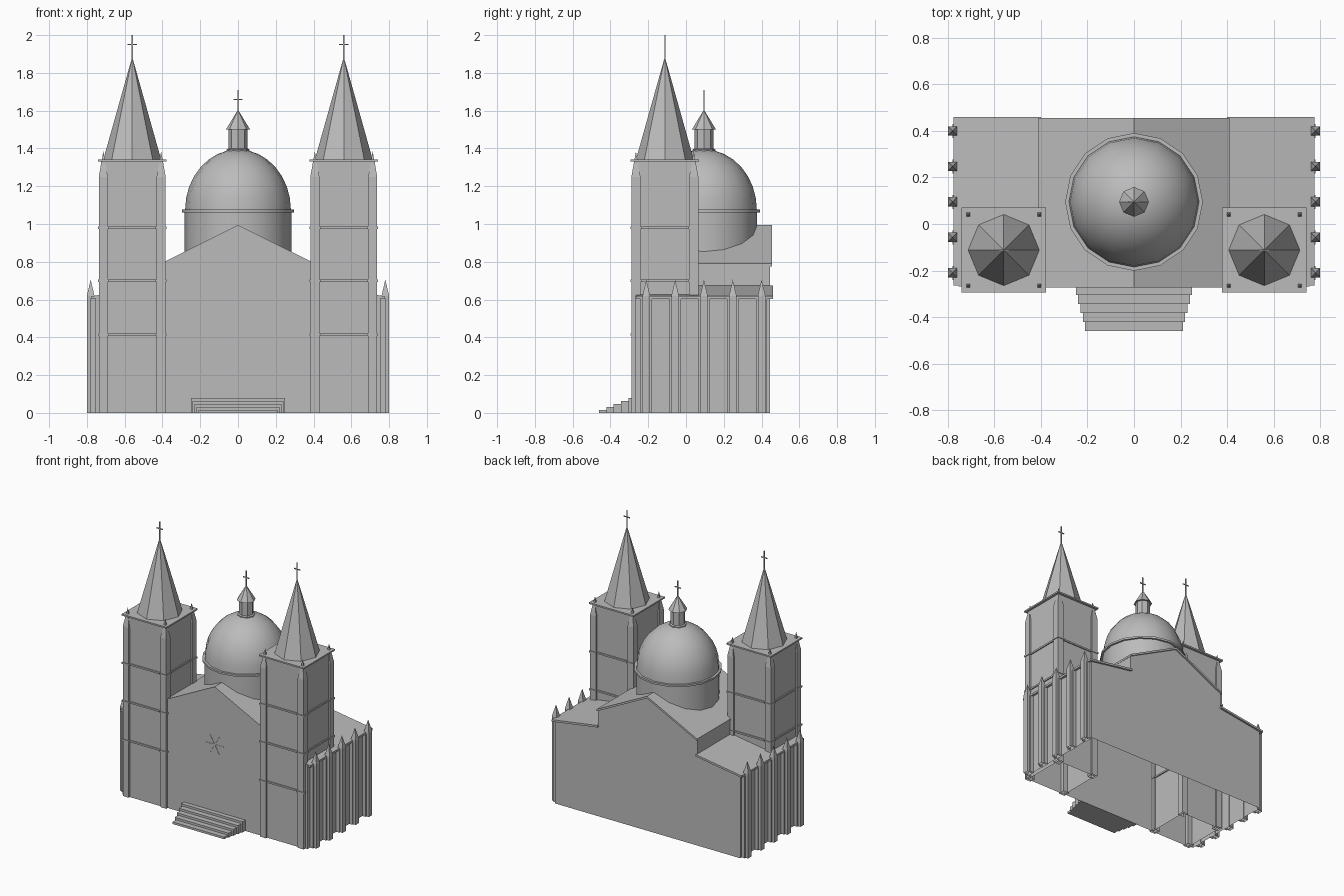
import bpy, bmesh, math
from mathutils import Matrix, Vector

if "Cube" in bpy.data.objects:
    bpy.data.objects.remove(bpy.data.objects["Cube"])

stone = bpy.data.materials.new("grey stone")
stone.use_nodes = True
GREY = (0.5, 0.5, 0.5, 1)
stone.diffuse_color = GREY
stone.node_tree.nodes["Principled BSDF"].inputs["Base Color"].default_value = GREY


def finish(name, bm, open_bottom=False):
    bmesh.ops.recalc_face_normals(bm, faces=bm.faces)
    if open_bottom:
        floor = [f for f in bm.faces if all(v.co.z < 0.001 for v in f.verts)]
        bmesh.ops.delete(bm, geom=floor, context='FACES_ONLY')
    mesh = bpy.data.meshes.new(name)
    bm.to_mesh(mesh)
    bm.free()
    mesh.materials.append(stone)
    ob = bpy.data.objects.new(name, mesh)
    bpy.context.collection.objects.link(ob)
    return ob


def add_box(bm, lo, hi):
    lo, hi = Vector(lo), Vector(hi)
    mat = Matrix.Translation((lo + hi) / 2) @ Matrix.Diagonal((*(hi - lo), 1))
    bmesh.ops.create_cube(bm, size=1, matrix=mat)


def add_slab(bm, x, y, half, z0, z1):
    add_box(bm, (x - half, y - half, z0), (x + half, y + half, z1))


def add_turned(bm, x, y, sides, profile, turn=0.0):
    """Stack of rings (radius, height); a zero radius closes to a point."""
    rings = []
    for r, z in profile:
        n = 1 if r == 0 else sides
        angles = [turn + math.tau * i / sides for i in range(n)]
        rings.append([bm.verts.new((x + r * math.cos(a), y + r * math.sin(a), z)) for a in angles])
    for a, b in zip(rings, rings[1:]):
        for i in range(sides):
            j = (i + 1) % sides
            if len(b) == 1:
                bm.faces.new((a[i], a[j], b[0]))
            else:
                bm.faces.new((a[i], a[j], b[j], b[i]))
    for ring in (rings[0], rings[-1]):
        if len(ring) > 1:
            bm.faces.new(ring)


def add_section(bm, points, y0, y1):
    """Extrude an x-z outline along y."""
    ends = [[bm.verts.new((x, y, z)) for x, z in points] for y in (y0, y1)]
    for end in ends:
        bm.faces.new(end)
    n = len(points)
    for i in range(n):
        j = (i + 1) % n
        bm.faces.new((ends[0][i], ends[0][j], ends[1][j], ends[1][i]))


def pinnacle(bm, x, y, half, z0, z1, tip):
    r = half * math.sqrt(2)
    add_turned(bm, x, y, 4, [(r, z0), (r, z1), (0, tip)], math.pi / 4)


def cross(name, x, y, z0, z1, arm_z):
    bm = bmesh.new()
    t = 0.003
    add_box(bm, (x - t, y - t, z0), (x + t, y + t, z1))
    add_box(bm, (x - 0.025, y - t, arm_z - t), (x + 0.025, y + t, arm_z + t))
    finish(name, bm)


# Main hall: low aisles with a gabled nave between them
half_section = [(0.755, 0), (0.755, 0.615), (0.405, 0.665), (0.405, 0.785)]
section = half_section + [(0, 0.985)] + [(-x, z) for x, z in reversed(half_section)]
bm = bmesh.new()
add_section(bm, section, -0.268, 0.446)
finish("hall_walls", bm, open_bottom=True)

# Facade gable between the towers
bm = bmesh.new()
add_section(bm, [(0.39, 0), (0.39, 0.797), (0, 0.995), (-0.39, 0.797), (-0.39, 0)], -0.272, -0.262)
finish("front_gable", bm, open_bottom=True)

# Roof sheets
bm = bmesh.new()
add_section(bm, [(0.41, 0.775), (0.41, 0.79), (0, 0.995), (-0.41, 0.79), (-0.41, 0.775), (0, 0.98)],
            -0.272, 0.456)
finish("nave_roof", bm)
for side, label in ((1, "left"), (-1, "right")):
    bm = bmesh.new()
    sheet = [(0.4, 0.66), (0.4, 0.675), (0.775, 0.618), (0.775, 0.603)]
    add_section(bm, [(side * x, z) for x, z in sheet], -0.265, 0.46)
    finish(label + "_aisle_roof", bm)

    # Buttresses with pointed caps along the aisle wall
    bm = bmesh.new()
    for i in range(5):
        y = -0.21 + i * 0.1525
        pinnacle(bm, side * 0.78, y, 0.02, 0, 0.62, 0.705)
        add_box(bm, (side * 0.765 - 0.015, y - 0.03, 0), (side * 0.765 + 0.015, y + 0.03, 0.605))
    finish(label + "_buttresses", bm, open_bottom=True)

    # Tower shaft, corner piers, string courses and top plate
    cx, cy = side * 0.56, -0.112
    bm = bmesh.new()
    add_slab(bm, cx, cy, 0.164, 0, 1.335)
    finish(label + "_tower_shaft", bm, open_bottom=True)
    bm = bmesh.new()
    for dx in (-1, 1):
        for dy in (-1, 1):
            pinnacle(bm, cx + dx * 0.153, cy + dy * 0.153, 0.024, 0, 1.25, 1.385)
    finish(label + "_tower_piers", bm, open_bottom=True)
    bm = bmesh.new()
    for z in (0.415, 0.7, 0.98):
        add_slab(bm, cx, cy, 0.172, z - 0.006, z + 0.006)
        for dx in (-1, 1):
            for dy in (-1, 1):
                add_slab(bm, cx + dx * 0.153, cy + dy * 0.153, 0.029, z - 0.006, z + 0.006)
    add_slab(bm, cx, cy, 0.182, 1.33, 1.341)
    finish(label + "_tower_bands", bm)

    # Spire and its cross
    bm = bmesh.new()
    add_turned(bm, cx, cy, 8, [(0.153, 1.341), (0, 1.885)])
    finish(label + "_spire", bm)
    cross(label + "_spire_cross", cx, cy, 1.86, 2.0, 1.95)

# Dome on a drum, with a ring at the springing line
DY = 0.095
bm = bmesh.new()
add_turned(bm, 0, DY, 16, [(0.282, 0.75), (0.282, 1.07)])
finish("dome_drum", bm)
bm = bmesh.new()
add_turned(bm, 0, DY, 16, [(0.296, 1.062), (0.296, 1.076)])
finish("dome_ring", bm)
bm = bmesh.new()
steps = 8
curve = [(0.28 * math.cos(t), 1.075 + 0.32 * math.sin(t))
         for t in (math.pi / 2 * i / steps for i in range(steps))]
add_turned(bm, 0, DY, 16, curve + [(0, 1.395)])
finish("dome", bm)
for name in ("dome_drum", "dome_ring", "dome"):
    bpy.ops.object.select_all(action='DESELECT')
    ob = bpy.data.objects[name]
    ob.select_set(True)
    bpy.context.view_layer.objects.active = ob
    bpy.ops.object.shade_smooth_by_angle(angle=math.radians(35))

# Lantern on the dome
bm = bmesh.new()
add_turned(bm, 0, DY, 8, [(0.06, 1.375), (0.06, 1.395), (0.05, 1.4), (0.05, 1.505)])
finish("lantern", bm)
bm = bmesh.new()
add_turned(bm, 0, DY, 8, [(0.064, 1.5), (0, 1.605)])
finish("lantern_roof", bm)
cross("lantern_cross", 0, DY, 1.59, 1.71, 1.66)

# Entrance steps, each lower one narrower and further out
bm = bmesh.new()
for i in range(5):
    w, y, z = 0.25 - 0.01 * i, -0.305 - 0.039 * i, 0.08 - 0.016 * i
    add_box(bm, (-w, y, 0), (w, -0.268, z))
finish("entrance_steps", bm)

# Star tracery on the facade
bm = bmesh.new()
for i in range(3):
    mat = (Matrix.Translation((0, -0.272, 0.57)) @ Matrix.Rotation(math.radians(60 * i), 4, 'Y')
           @ Matrix.Diagonal((0.15, 0.004, 0.004, 1)))
    bmesh.ops.create_cube(bm, size=1, matrix=mat)
finish("facade_star", bm)
